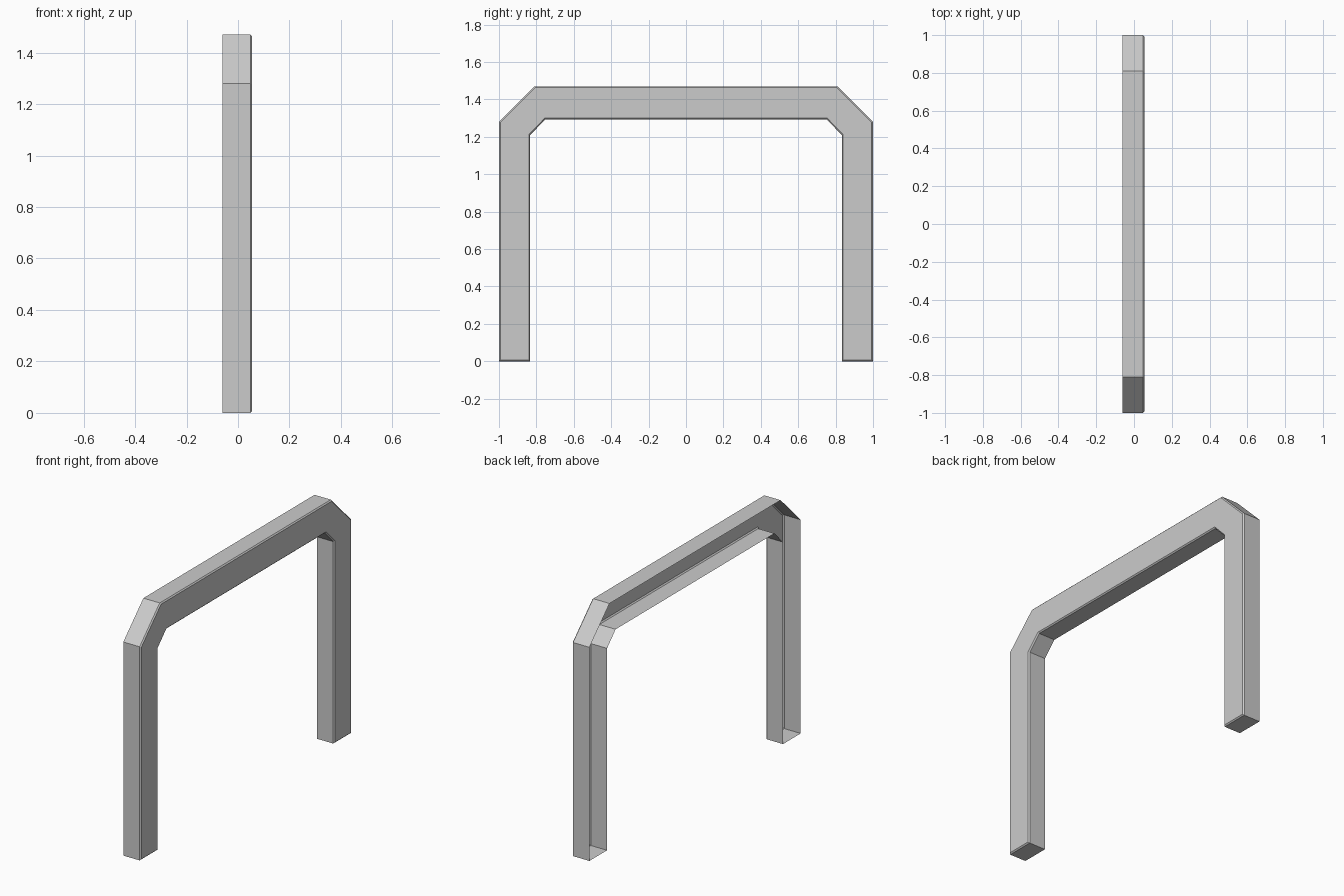
import bpy
import bmesh

cube = bpy.data.objects.get("Cube")
if cube:
    bpy.data.objects.remove(cube, do_unlink=True)

BACK_X, FACE_X, BEVEL = -0.06, 0.055, 0.007

grey = bpy.data.materials.new("plain grey")
grey.use_nodes = True
colour = (0.6, 0.6, 0.6, 1)
grey.diffuse_color = colour
grey.node_tree.nodes["Principled BSDF"].inputs["Base Color"].default_value = colour

# Half outline of the arch: inner edge up from the floor, then outer edge
inner = [(0.833, 0), (0.833, 1.21), (0.752, 1.293)]
outer = [(1, 0), (1, 1.28), (0.81, 1.47)]


def mirrored(points):
    """Right half followed by its mirror image, in path order."""
    return points + [(-y, z) for y, z in reversed(points)]


outline = mirrored(outer) + list(reversed(mirrored(inner)))

# Face panel, with shell walls running back to the open side
bm = bmesh.new()
panel = bm.faces.new([bm.verts.new((FACE_X, y, z)) for y, z in outline])
rim = list(panel.edges)
walls = bmesh.ops.extrude_edge_only(bm, edges=rim)["geom"]
for v in walls:
    if isinstance(v, bmesh.types.BMVert):
        v.co.x = BACK_X
bmesh.ops.recalc_face_normals(bm, faces=bm.faces[:])
bm.normal_update()
if max(bm.faces, key=lambda f: f.calc_area()).normal.x < 0:
    bmesh.ops.reverse_faces(bm, faces=bm.faces[:])

# Narrow chamfer around the panel
rim = [e for e in bm.edges if all(v.co.x > 0 for v in e.verts)]
bmesh.ops.bevel(bm, geom=rim, offset=BEVEL, offset_type='OFFSET',
                segments=1, profile=0.5, affect='EDGES')

mesh = bpy.data.meshes.new("door_frame")
bm.to_mesh(mesh)
bm.free()
mesh.materials.append(grey)
frame = bpy.data.objects.new("door_frame", mesh)
bpy.context.collection.objects.link(frame)
